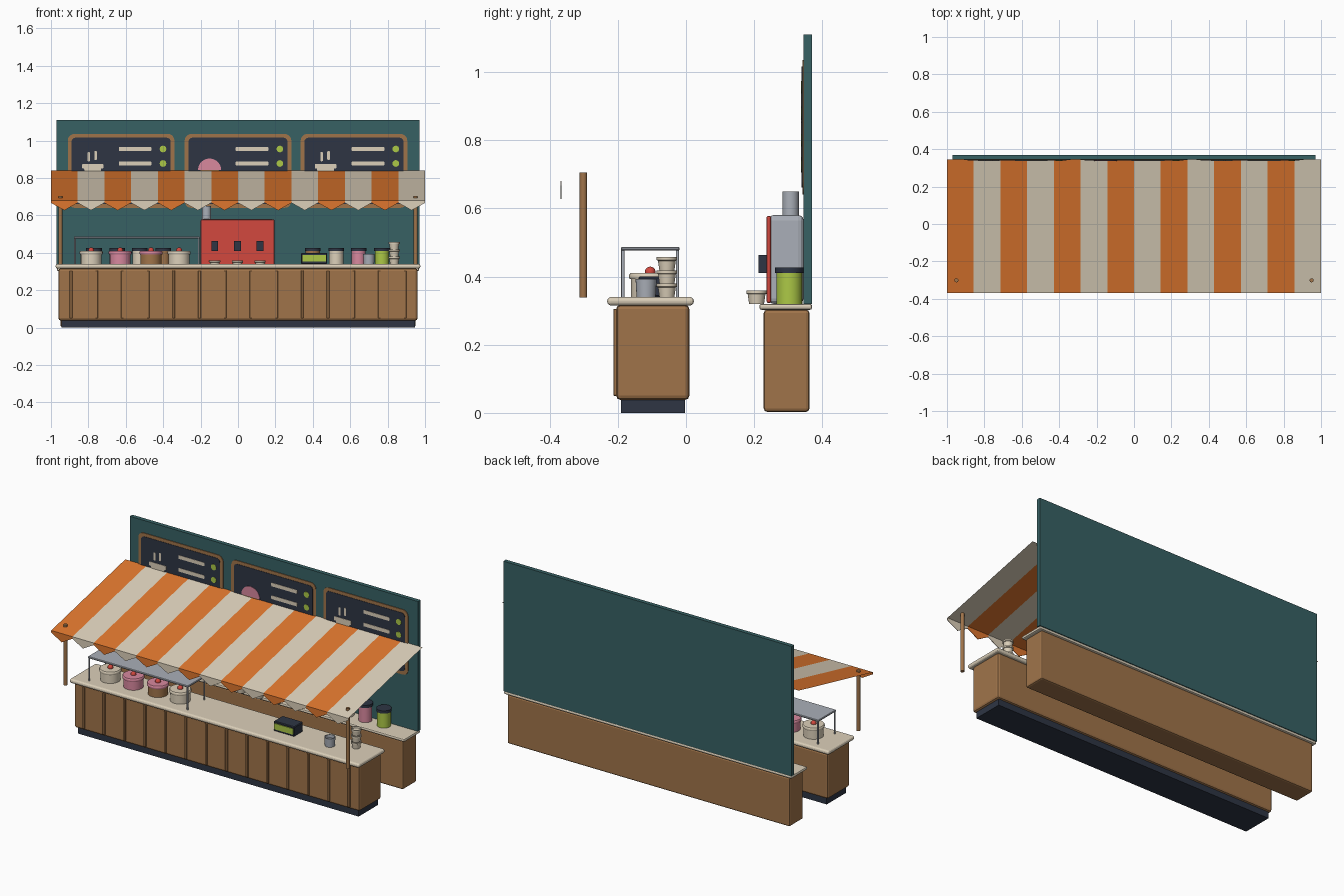
import bpy, bmesh, math
from mathutils import Matrix

if "Cube" in bpy.data.objects:
    bpy.data.objects.remove(bpy.data.objects["Cube"])


def mat(name, r, g, b):
    m = bpy.data.materials.new(name)
    lin = [((c / 255 + 0.055) / 1.055) ** 2.4 for c in (r, g, b)]
    m.diffuse_color = (*lin, 1)
    m.use_nodes = True
    m.node_tree.nodes["Principled BSDF"].inputs["Base Color"].default_value = m.diffuse_color
    return m


CREAM = mat("cream", 220, 208, 186)
ORANGE = mat("orange", 222, 118, 46)
TEAL = mat("teal", 55, 97, 100)
WOOD = mat("wood", 160, 116, 74)
RED = mat("red", 210, 72, 62)
DARK = mat("dark slate", 46, 53, 68)
GREEN = mat("green", 172, 200, 70)
PINK = mat("pink", 216, 136, 158)
GREY = mat("grey metal", 170, 175, 184)


def make(name, bm, *mats, smooth=False):
    bmesh.ops.recalc_face_normals(bm, faces=bm.faces)
    me = bpy.data.meshes.new(name)
    bm.to_mesh(me)
    bm.free()
    ob = bpy.data.objects.new(name, me)
    bpy.context.collection.objects.link(ob)
    for m in mats:
        me.materials.append(m)
    if smooth:
        bpy.ops.object.select_all(action='DESELECT')
        ob.select_set(True)
        bpy.context.view_layer.objects.active = ob
        bpy.ops.object.shade_smooth_by_angle(angle=math.radians(40))
    return ob


def box(name, x, y, z, m, bevel=0, seg=2):
    """Box from (min, max) pairs."""
    bm = bmesh.new()
    size = [b - a for a, b in (x, y, z)]
    mid = [(a + b) / 2 for a, b in (x, y, z)]
    bmesh.ops.create_cube(bm, size=1, matrix=Matrix.Translation(mid) @ Matrix.Diagonal((*size, 1)))
    if bevel:
        bmesh.ops.bevel(bm, geom=bm.edges[:], offset=bevel, segments=seg, profile=0.5, affect='EDGES')
    return make(name, bm, m)


def lathe(name, x, y, profile, m, n=24):
    """Closed round solid from (radius, z) points, bottom to top."""
    bm = bmesh.new()
    rings = [[bm.verts.new((x + r * math.cos(2 * math.pi * i / n), y + r * math.sin(2 * math.pi * i / n), z))
              for i in range(n)] for r, z in profile]
    for a, b in zip(rings, rings[1:]):
        for i in range(n):
            bm.faces.new((a[i], a[(i + 1) % n], b[(i + 1) % n], b[i]))
    bm.faces.new(rings[0])
    bm.faces.new(rings[-1])
    return make(name, bm, m, smooth=True)


def plate(name, pts, y0, y1, m):
    """Flat outline in x, z made into a thin plate."""
    bm = bmesh.new()
    f = bm.faces.new([bm.verts.new((x, y0, z)) for x, z in pts])
    new = bmesh.ops.extrude_face_region(bm, geom=[f])["geom"]
    bmesh.ops.translate(bm, vec=(0, y1 - y0, 0), verts=[v for v in new if isinstance(v, bmesh.types.BMVert)])
    return make(name, bm, m)


def rounded(cx, cz, w, h, r, n=5):
    pts = []
    for k, (sx, sz) in enumerate(((1, 1), (-1, 1), (-1, -1), (1, -1))):
        for i in range(n + 1):
            a = math.pi / 2 * (k + i / n)
            pts.append((cx + sx * (w / 2 - r) + r * math.cos(a), cz + sz * (h / 2 - r) + r * math.sin(a)))
    return pts


def arc(cx, cz, r, a0, a1, n=20):
    return [(cx + r * math.cos(a0 + (a1 - a0) * i / n), cz + r * math.sin(a0 + (a1 - a0) * i / n))
            for i in range(n + 1)]


def cup(name, x, y, z):
    lathe(name, x, y, [(0.022, z), (0.026, z + 0.028), (0.03, z + 0.03), (0.03, z + 0.039),
                       (0.025, z + 0.039), (0.023, z + 0.03)], CREAM)


# Front counter
box("front_plinth", (-0.945, 0.945), (-0.19, -0.003), (0, 0.045), DARK)
box("front_counter", (-0.96, 0.96), (-0.205, 0.01), (0.038, 0.317), WOOD, 0.013)
box("front_countertop", (-0.975, 0.975), (-0.231, 0.023), (0.315, 0.34), CREAM, 0.011, 3)
for i in range(14):
    x = -0.893 + i * 0.1374
    box("counter_slat", (x - 0.007, x + 0.007), (-0.213, -0.2), (0.05, 0.305), WOOD, 0.002, 1)

# Back counter and wall
box("back_counter", (-0.95, 0.95), (0.228, 0.362), (0.003, 0.303), WOOD, 0.01)
box("back_countertop", (-0.968, 0.968), (0.215, 0.37), (0.302, 0.32), CREAM, 0.007)
box("back_wall", (-0.97, 0.97), (0.345, 0.37), (0.32, 1.11), TEAL)

# Menu boards with painted details
for k, cx in enumerate((-0.625, 0, 0.62)):
    plate("board_frame", rounded(cx, 0.838, 0.57, 0.395, 0.035), 0.341, 0.346, WOOD)
    plate("board_panel", rounded(cx, 0.838, 0.53, 0.355, 0.022), 0.339, 0.343, DARK)
    for r in range(4):
        z = 0.955 - 0.0775 * r
        plate("menu_line", rounded(cx + 0.075, z, 0.175, 0.022, 0.003, 1), 0.337, 0.34, CREAM)
        plate("menu_dot", arc(cx + 0.224, z, 0.018, 0, 2 * math.pi * 15 / 16, 15), 0.337, 0.34, GREEN)
    ix = cx - 0.152
    if k == 1:
        plate("scoop_icon", arc(ix, 0.842, 0.062, 0, math.pi), 0.337, 0.34, PINK)
        plate("cone_icon", [(ix - 0.05, 0.842), (ix, 0.72), (ix + 0.05, 0.842)], 0.337, 0.34, WOOD)
    else:
        plate("cup_icon_rim", rounded(ix, 0.863, 0.115, 0.025, 0.004, 1), 0.337, 0.34, CREAM)
        plate("cup_icon", [(ix - 0.032, 0.75), (ix + 0.032, 0.75), (ix + 0.046, 0.853), (ix - 0.046, 0.853)],
              0.337, 0.34, CREAM)
        for dx, dz in ((-0.021, 0), (0.016, 0.006)):
            plate("steam_icon", rounded(ix + dx, 0.914 + dz, 0.014, 0.05, 0.006, 3), 0.337, 0.34, CREAM)

# Striped awning: one sloping strip and one pointed flap per stripe
canopy = bmesh.new()
W = 2 / 14
YF, YB, ZF, ZB = -0.365, 0.345, 0.68, 0.84
for i in range(14):
    x0, x1 = -1 + i * W, -1 + (i + 1) * W
    f = canopy.faces.new([canopy.verts.new(p) for p in
                          ((x0, YF, ZF), (x1, YF, ZF), (x1, YB, ZB), (x0, YB, ZB))])
    f.material_index = i % 2
    plate("awning_flap", [(x0, ZF), (x0, 0.667), ((x0 + x1) / 2, 0.627), (x1, 0.667), (x1, ZF)],
          YF - 0.003, YF, (ORANGE, CREAM)[i % 2])
make("awning_canopy", canopy, ORANGE, CREAM)
for s in (-1, 1):
    lathe("awning_post", s * 0.95, -0.301, [(0.011, 0.338), (0.011, 0.705)], WOOD, 16)

# Oven with red front, flue, handles and cups in front
box("oven_body", (-0.2, 0.195), (0.241, 0.345), (0.32, 0.58), GREY, 0.016, 3)
box("oven_front", (-0.2, 0.195), (0.236, 0.25), (0.322, 0.578), RED, 0.006)
lathe("oven_flue", -0.168, 0.307, [(0.024, 0.575), (0.024, 0.65)], GREY)
for x in (-0.124, -0.003, 0.118):
    box("oven_handle", (x - 0.018, x + 0.018), (0.213, 0.24), (0.41, 0.463), DARK)
    cup("oven_cup", x, 0.207, 0.32)

# Storage jars on the back counter
for x, m in ((0.4, WOOD), (0.525, CREAM), (0.645, PINK), (0.77, GREEN)):
    for s in (-1, 1):
        lathe("jar", s * x, 0.303, [(0.038, 0.32), (0.038, 0.411)], m)
        lathe("jar_lid", s * x, 0.303, [(0.042, 0.41), (0.042, 0.427)], DARK)

# Cakes with icing and cherry
for x, body, icing in ((-0.785, CREAM, CREAM), (-0.63, PINK, PINK), (-0.465, WOOD, PINK), (-0.315, CREAM, CREAM)):
    lathe("cake", x, -0.105, [(0.056, 0.34), (0.056, 0.396)], body)
    lathe("cake_icing", x, -0.105, [(0.06, 0.392), (0.062, 0.397), (0.062, 0.405), (0.058, 0.41)], icing)
    lathe("cherry", x, -0.105, [(0.016 * math.sin(a), 0.413 - 0.016 * math.cos(a))
                                for a in [0.1 + i * 0.49 for i in range(7)]], RED, 12)

# Display stand over the cakes
box("display_shelf", (-0.878, -0.203), (-0.191, -0.019), (0.476, 0.487), GREY, 0.003, 1)
for x in (-0.871, -0.21):
    for y in (-0.185, -0.025):
        lathe("display_post", x, y, [(0.005, 0.338), (0.005, 0.478)], GREY, 12)

# Snack box, metal mug and stacked cups
box("snack_box", (0.338, 0.477), (-0.14, -0.055), (0.34, 0.4), DARK, 0.004, 1)
plate("snack_box_label", rounded(0.4075, 0.371, 0.127, 0.036, 0.003, 1), -0.144, -0.139, GREEN)
lathe("metal_mug", 0.7, -0.117, [(0.028, 0.34), (0.031, 0.393), (0.026, 0.393), (0.025, 0.375)], GREY)
for i in range(3):
    cup("stacked_cup", 0.835, -0.056, 0.34 + i * 0.039)
